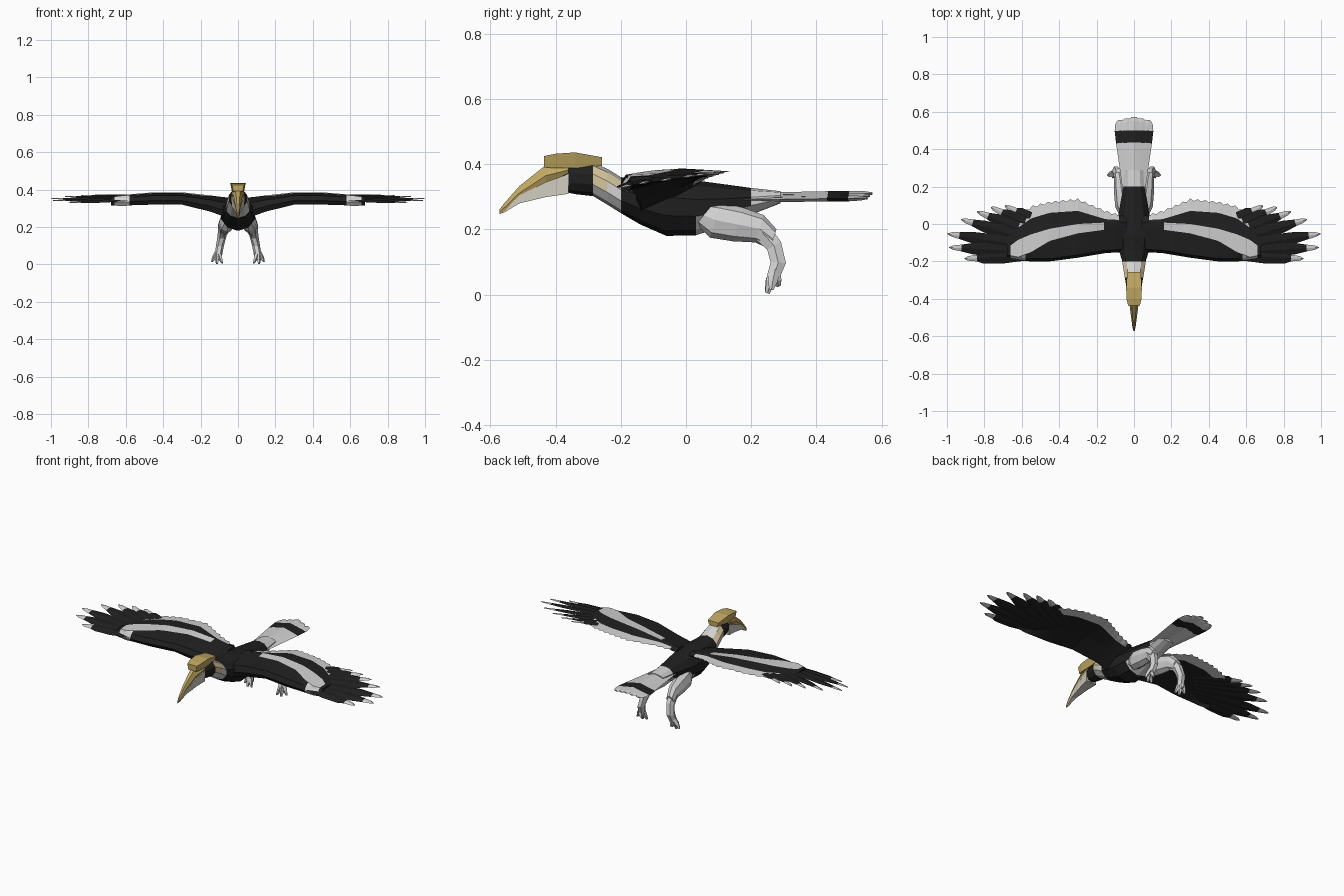
import bpy, bmesh, math
from mathutils import Vector as V

if "Cube" in bpy.data.objects:
    bpy.data.objects.remove(bpy.data.objects["Cube"])

# Palette
COLOURS = [("black_feather", (0.014, 0.014, 0.014)), ("white_feather", (0.64, 0.64, 0.64)),
           ("golden_horn", (0.53, 0.39, 0.12)), ("cream_neck", (0.66, 0.56, 0.33)),
           ("pale_bill", (0.62, 0.60, 0.52))]
MATS = []
for name, c in COLOURS:
    m = bpy.data.materials.new(name)
    m.diffuse_color = (*c, 1)
    m.use_nodes = True
    m.node_tree.nodes["Principled BSDF"].inputs["Base Color"].default_value = m.diffuse_color
    MATS.append(m)
BLACK, WHITE, GOLD, CREAM, PALE = range(5)
X, Y = V((1, 0, 0)), V((0, 1, 0))
R = math.sqrt(2)


def skin(bm, rings, rule):
    """Join rings of points into a closed skin; rule(centre) gives the colour."""
    vs = [[bm.verts.new(p) for p in r] for r in rings]
    n = len(vs[0])
    faces = [bm.faces.new((a[k], a[(k + 1) % n], b[(k + 1) % n], b[k]))
             for a, b in zip(vs, vs[1:]) for k in range(n)]
    faces += [bm.faces.new(vs[0]), bm.faces.new(vs[-1])]
    for f in faces:
        f.material_index = rule(f.calc_center_median())


def tube(bm, pts, n, rule, side=X, axis=None, phase=0.0):
    """pts: (x, y, z, half width, half height) along a path."""
    rings = []
    for i, p in enumerate(pts):
        c = V(p[:3])
        t = axis or (V(pts[min(i + 1, len(pts) - 1)][:3]) - V(pts[max(i - 1, 0)][:3])).normalized()
        up = side.cross(t).normalized()
        rings.append([c + side * p[3] * math.cos(a) + up * p[4] * math.sin(a)
                      for a in [phase + 2 * math.pi * k / n for k in range(n)]])
    skin(bm, rings, rule)


def profile(rows, s=1.0):
    """(y, top, bottom, half width) rows to tube points."""
    return [(0, y, (t + b) / 2, w * s, (t - b) / 2 * s) for y, t, b, w in rows]


def finish(bm, name, mirror=False):
    bmesh.ops.recalc_face_normals(bm, faces=bm.faces)
    me = bpy.data.meshes.new(name)
    bm.to_mesh(me)
    bm.free()
    for m in MATS:
        me.materials.append(m)
    ob = bpy.data.objects.new(name, me)
    bpy.context.collection.objects.link(ob)
    if mirror:
        ob.modifiers.new("mirror", 'MIRROR').use_axis = (True, False, False)
    return ob


# Body with head, neck and rump
def body_rule(c):
    if c.y < -0.285:
        return BLACK
    if c.y < -0.20:
        return CREAM if c.z > 0.335 and abs(c.x) > .022 else WHITE
    return WHITE if c.y > 0.21 or (c.y > 0.04 and c.z < 0.265) else BLACK


bm = bmesh.new()
tube(bm, profile([(-.385, .385, .318, .025), (-.34, .405, .308, .042), (-.285, .405, .302, .052),
                  (-.24, .385, .275, .06), (-.20, .36, .25, .066), (-.14, .355, .215, .085),
                  (-.06, .36, .18, .095), (.03, .35, .182, .09), (.12, .338, .21, .075),
                  (.20, .327, .245, .058), (.29, .317, .28, .052)]),
     10, body_rule, axis=Y, phase=math.pi / 10)
finish(bm, "body")

# Bill halves and casque
bm = bmesh.new()
tube(bm, profile([(-.572, .262, .245, .003), (-.555, .285, .252, .008), (-.51, .337, .287, .014),
                  (-.43, .402, .327, .024), (-.36, .41, .355, .036)]), 6, lambda c: GOLD, axis=Y)
finish(bm, "upper_bill")
bm = bmesh.new()
tube(bm, profile([(-.56, .258, .25, .004), (-.51, .305, .28, .013), (-.43, .345, .299, .024),
                  (-.36, .37, .309, .034)], R), 4, lambda c: PALE, axis=Y, phase=math.pi / 4)
finish(bm, "lower_bill")
bm = bmesh.new()
tube(bm, profile([(-.435, .425, .39, .032), (-.40, .432, .388, .04), (-.34, .436, .388, .042),
                  (-.257, .421, .395, .036)], R), 4, lambda c: GOLD, axis=Y, phase=math.pi / 4)
for v in bm.verts:                      # narrow the underside
    if v.co.z < 0.405:
        v.co.x *= 0.75
finish(bm, "casque")

# Wing plate: x, z, leading edge, band start, band end, white edge start, trailing edge, thickness
WING = [(.04, .315, -.15, -.03, .01, .02, .03, 1.7), (.15, .338, -.155, -.03, .008, .025, .06, 1.3),
        (.30, .362, -.18, -.05, .0, .07, .125, 1.0), (.45, .362, -.20, -.09, -.025, .06, .11, 1.0),
        (.55, .356, -.20, -.15, -.055, .03, .085, .9), (.62, .350, -.195, -.177, -.085, -.02, .04, .9),
        (.68, .346, -.19, -.165, -.13, -.10, -.06, .7)]


def wing_at(x):
    for a, b in zip(WING, WING[1:]):
        if x <= b[0] + 1e-6:
            t = (x - a[0]) / (b[0] - a[0])
            return [p + (q - p) * t for p, q in zip(a, b)]


bm = bmesh.new()
rings = []
COLS = 32
for i in range(COLS + 1):
    x, z, le, b0, b1, t0, te, th = wing_at(.04 + .64 * i / COLS)
    te += .012 * (i % 2)                # scalloped feather edge
    sec = [(le, -.02), (le + .015, .006), (b0, .02), (b1, .024), (t0, .02), (te, .016),
           (t0, .007), (b0, -.014), (le + .015, -.042)]
    rings.append([V((x, y, z + h * th)) for y, h in sec])
skin(bm, rings, lambda c: BLACK)
bm.faces.ensure_lookup_table()
for i in range(COLS):
    x = .04 + .64 * (i + .5) / COLS
    ks = []
    if .15 < x < .67:
        ks += [2]                       # upper band
    if .58 < x < .66:
        ks += [0, 1, 8]                 # band meets the leading edge
    if .08 < x < .62:
        ks += [4, 5]                    # trailing edge, both sides
    for k in ks:
        bm.faces[i * 9 + k].material_index = WHITE
finish(bm, "wing", True)


# Feathers: flat diamond sections from base to tip
def feather(bm, base, tip, w, h, stops, rule, roll=0.0):
    base, tip = V(base), V(tip)
    side = V((0, 0, 1)).cross(tip - base).normalized()
    side = (side + V((0, 0, roll))).normalized()
    tube(bm, [(*base.lerp(tip, t), w * s, h * max(s, .3)) for t, s in stops], 4, rule, side=side)


TIPS = [(.69, .098, .372), (.765, .09, .372), (.84, .067, .37), (.925, .025, .364),
        (.998, -.052, .352), (.988, -.125, .342), (.905, -.185, .33)]
bm = bmesh.new()
for i, tip in enumerate(TIPS):
    t = i / (len(TIPS) - 1)
    base = V((.44 + .14 * t, -.03 - .14 * t, .360 - .015 * t))
    ln = (V(tip) - base).length
    cut = 1 - .065 / ln
    feather(bm, base, tip, .037, .008,
            [(0, .7), (.4, 1), (.7, .85), (cut, .5), (.95, .32), (1, .06)],
            lambda c, b=base, e=ln - .065: WHITE if (c - b).length > e else BLACK, roll=.2)
finish(bm, "primary_feathers", True)

# Tail fan, outer feathers tucked below
bm = bmesh.new()
for i in range(-2, 3):
    y1 = .572 - .008 * abs(i)
    z = .310 - .007 * abs(i)
    L = y1 - .14
    feather(bm, (i * .013, .14, z - .006), (i * .037, y1, z), .036, .009,
            [(0, .8), (.4, .9), ((.435 - .14) / L, 1), ((.50 - .14) / L, 1), (.95, .8), (1, .4)],
            lambda c: BLACK if .435 < c.y < .50 else WHITE)
finish(bm, "tail_feathers")

# Legs: thigh, shank and toes
white = lambda c: WHITE
bm = bmesh.new()
tube(bm, [(.05, .04, .25, .024, .034), (.06, .09, .228, .04, .056), (.066, .16, .215, .04, .054),
          (.074, .225, .202, .032, .044), (.082, .268, .17, .024, .032)], 8, white, axis=V((0, .95, -.3)))
tube(bm, [(.076, .225, .20, .028, .036), (.086, .27, .15, .024, .028), (.097, .283, .098, .021, .027),
          (.105, .266, .05, .02, .022)], 6, white)
for tx, ty, tz in [(.085, .248, .008), (.112, .25, .004), (.138, .262, .015), (.10, .285, .025)]:
    tube(bm, [(.103, .274, .08, .016, .016), ((.103 + tx) / 2 + .004, (.27 + ty) / 2, .042, .014, .016),
              (tx, ty, tz, .006, .007)], 5, white)
finish(bm, "leg", True)
